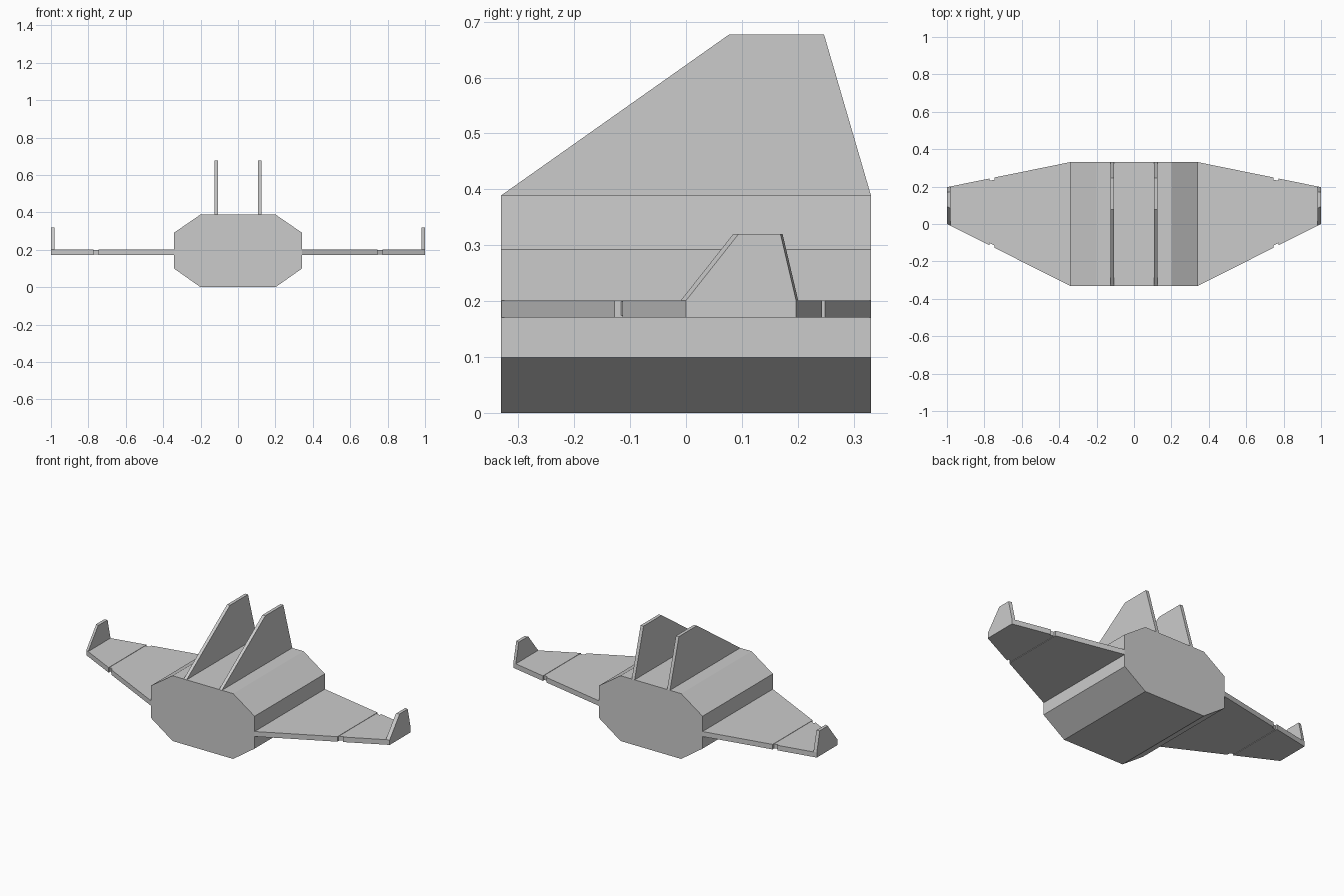
import bpy, bmesh

if "Cube" in bpy.data.objects:
    bpy.data.objects.remove(bpy.data.objects["Cube"])


def loft(name, ring_a, ring_b):
    """Solid between two matching polygon rings."""
    bm = bmesh.new()
    a = [bm.verts.new(p) for p in ring_a]
    b = [bm.verts.new(p) for p in ring_b]
    bm.faces.new(a)
    bm.faces.new(b[::-1])
    for i in range(len(a)):
        j = (i + 1) % len(a)
        bm.faces.new((a[i], b[i], b[j], a[j]))
    bmesh.ops.recalc_face_normals(bm, faces=bm.faces)
    mesh = bpy.data.meshes.new(name)
    bm.to_mesh(mesh)
    bm.free()
    obj = bpy.data.objects.new(name, mesh)
    bpy.context.collection.objects.link(obj)
    return obj


def mirrored(obj):
    mod = obj.modifiers.new("mirror", 'MIRROR')
    mod.use_axis[0] = True
    return obj


def lead(x):
    return -0.331 + 0.331 * (x - 0.34) / 0.66


def trail(x):
    return 0.331 - 0.134 * (x - 0.34) / 0.66


def slab(name, x0, x1, z0, z1, inset=0.0):
    """Slice of the tapered wing between two x stations."""
    outline = [(x0, lead(x0) + inset), (x1, lead(x1) + inset),
               (x1, trail(x1) - inset), (x0, trail(x0) - inset)]
    return mirrored(loft(name, [(x, y, z0) for x, y in outline],
                         [(x, y, z1) for x, y in outline]))


# Octagonal fuselage
half = [(0.2, 0.0), (0.341, 0.099), (0.341, 0.292), (0.2, 0.389)]
section = half + [(-x, z) for x, z in reversed(half)]
loft("fuselage", [(x, -0.331, z) for x, z in section],
     [(x, 0.331, z) for x, z in section])

# Twin tail fins
fin = [(-0.331, 0.389), (0.077, 0.677), (0.247, 0.677), (0.331, 0.389)]
mirrored(loft("tail_fin", [(0.107, y, z) for y, z in fin],
              [(0.126, y, z) for y, z in fin]))

# Folding wings with a slightly smaller hinge strip
slab("inner_wing", 0.34, 0.745, 0.171, 0.201)
slab("wing_hinge", 0.745, 0.773, 0.174, 0.199, 0.012)
slab("outer_wing", 0.773, 1.0, 0.171, 0.201)

# Upturned wing tips, following the wing sweep
tip = [(0.0, 0.201), (0.095, 0.32), (0.168, 0.32), (0.0, 0.201)]


def tip_ring(x):
    dy, dt = lead(x), trail(x)
    return [(x, dy, 0.201), (x, dy + 0.094, 0.32),
            (x, dt - 0.028, 0.32), (x, dt, 0.201)]


mirrored(loft("winglet", tip_ring(0.981), tip_ring(1.0)))
